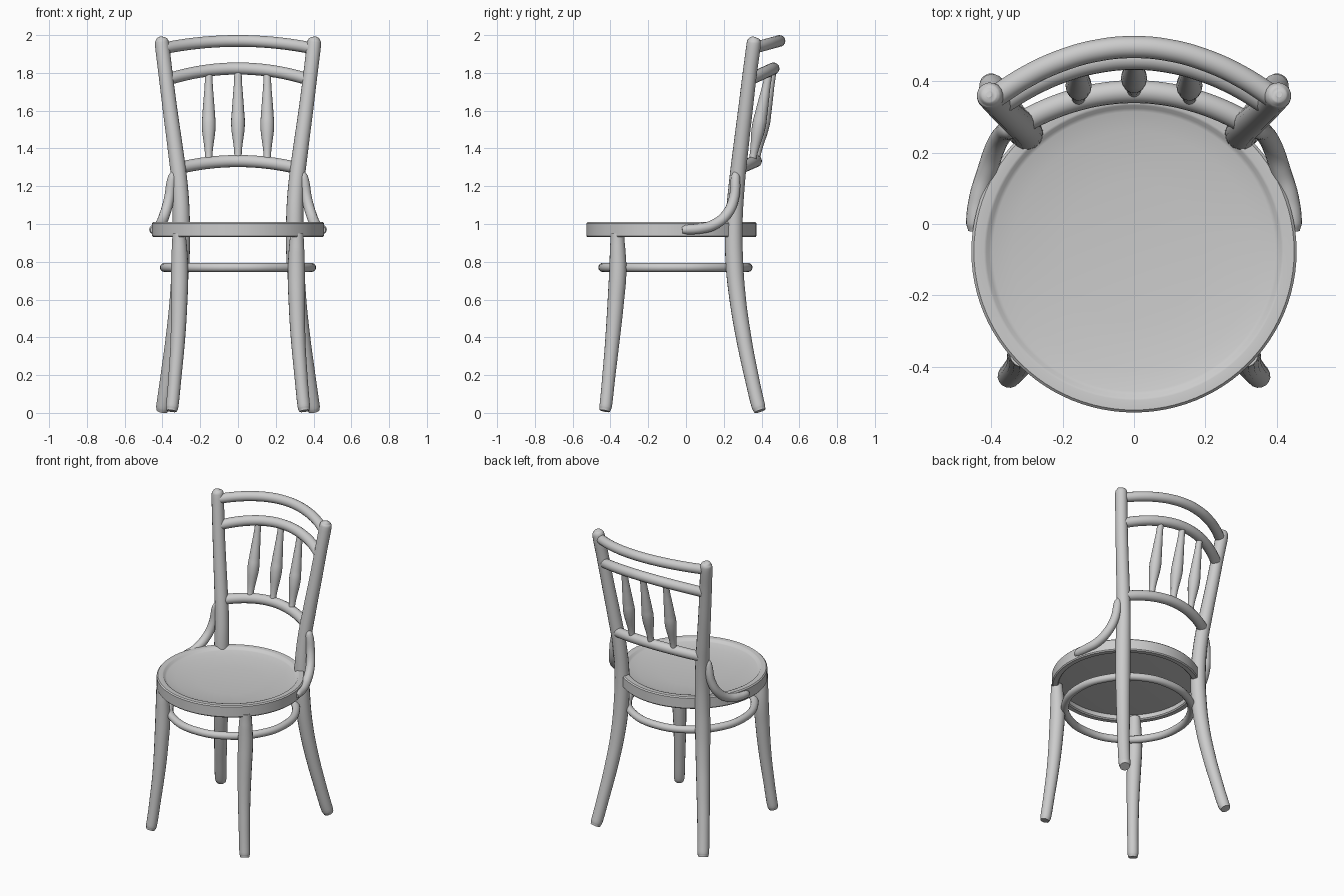
import bpy, bmesh, math
from mathutils import Vector, Matrix

if "Cube" in bpy.data.objects:
    bpy.data.objects.remove(bpy.data.objects["Cube"])


def finish(obj, angle=40):
    bpy.ops.object.select_all(action='DESELECT')
    obj.select_set(True)
    bpy.context.view_layer.objects.active = obj
    bpy.ops.object.shade_smooth_by_angle(angle=math.radians(angle))
    return obj


def tube(name, pts, cyclic=False, flip=1):
    """Smooth round rod through (x, y, z, radius) points."""
    cu = bpy.data.curves.new(name, 'CURVE')
    cu.dimensions = '3D'
    cu.bevel_depth = 1.0
    cu.bevel_resolution = 6
    cu.resolution_u = 8
    cu.use_fill_caps = True
    sp = cu.splines.new('BEZIER')
    sp.radius_interpolation = 'CARDINAL'
    sp.use_cyclic_u = cyclic
    sp.bezier_points.add(len(pts) - 1)
    for bp, (x, y, z, r) in zip(sp.bezier_points, pts):
        bp.co = (x * flip, y, z)
        bp.radius = r
        bp.handle_left_type = bp.handle_right_type = 'AUTO'
    tmp = bpy.data.objects.new(name + "_path", cu)
    bpy.context.collection.objects.link(tmp)
    dg = bpy.context.evaluated_depsgraph_get()
    me = bpy.data.meshes.new_from_object(tmp.evaluated_get(dg))
    bpy.data.objects.remove(tmp)
    obj = bpy.data.objects.new(name, me)
    bpy.context.collection.objects.link(obj)
    return finish(obj)


def lathe(name, profile, center, scale=(1, 1, 1), steps=96):
    """Revolve an (r, z) profile around z."""
    bm = bmesh.new()
    vs = [bm.verts.new((r, 0, z)) for r, z in profile]
    es = [bm.edges.new(p) for p in zip(vs, vs[1:])]
    bmesh.ops.spin(bm, geom=vs + es, axis=(0, 0, 1), cent=(0, 0, 0),
                   angle=math.tau, steps=steps)
    bmesh.ops.remove_doubles(bm, verts=bm.verts, dist=1e-4)
    bmesh.ops.scale(bm, vec=scale, verts=bm.verts)
    bmesh.ops.translate(bm, vec=center, verts=bm.verts)
    bmesh.ops.recalc_face_normals(bm, faces=bm.faces)
    me = bpy.data.meshes.new(name)
    bm.to_mesh(me)
    bm.free()
    obj = bpy.data.objects.new(name, me)
    bpy.context.collection.objects.link(obj)
    return finish(obj)


def bow(t, hx, y0, y1, z0, z1):
    """Point on a bowed rail, t from -1 to 1."""
    k = 1 - t * t
    return hx * t, y0 + (y1 - y0) * k, z0 + (z1 - z0) * k


# Dished round seat with hollow underside
lathe("seat", [(0, .968), (.2, .971), (.34, .983), (.395, .994), (.405, .997),
               (.413, 1.008), (.42, 1.01), (.448, 1.01), (.455, 1.003),
               (.455, .937), (.449, .93), (.42, .93), (.413, .937),
               (.413, .965), (.34, .96), (0, .95)],
      (0, -.077, 0), (1, .99, 1))

# Ring stretcher
tube("ring_stretcher",
     [(.389 * math.cos(a), -.056 + .384 * math.sin(a), .77, .024)
      for a in [math.tau * i / 12 for i in range(12)]], cyclic=True)

post = [(.402, .392, .01, .031), (.398, .385, .03, .036), (.372, .345, .2, .038),
        (.342, .305, .4, .041), (.318, .274, .6, .044), (.304, .256, .8, .047),
        (.300, .254, 1.0, .046), (.308, .268, 1.2, .043), (.332, .290, 1.4, .041),
        (.359, .314, 1.6, .039), (.384, .338, 1.8, .038), (.402, .358, 1.95, .038),
        (.404, .360, 1.972, .034), (.406, .361, 1.986, .022), (.406, .362, 1.991, .008)]
front_leg = [(.352, -.430, .01, .028), (.349, -.426, .03, .033), (.333, -.408, .2, .035),
             (.318, -.388, .4, .039), (.311, -.371, .6, .044), (.309, -.361, .75, .046),
             (.310, -.362, .87, .041), (.312, -.364, .95, .036)]
brace = [(.335, .262, 1.28, .012), (.346, .262, 1.25, .024), (.366, .252, 1.13, .027),
         (.388, .215, 1.05, .028), (.412, .145, .995, .028), (.435, .07, .975, .027),
         (.445, 0, .97, .025), (.446, -.02, .968, .018)]
for side, s in (("right", 1), ("left", -1)):
    tube("back_leg_and_post_" + side, post, flip=s)
    tube("front_leg_" + side, front_leg, flip=s)
    tube("seat_brace_" + side, brace, flip=s)

# Bowed back rails: half width, end y, middle y, end z, middle z, radius
top = (.395, .352, .495, 1.93, 1.969)
middle = (.375, .336, .463, 1.765, 1.823)
lower = (.318, .282, .37, 1.295, 1.333)
for name, rail, r in (("top_rail", top, .031), ("middle_rail", middle, .032),
                      ("lower_rail", lower, .032)):
    tube(name, [(*bow(i / 4, *rail), r) for i in range(-4, 5)])

# Turned spindles between the lower and middle rails
shape = [(0, .02), (.12, .021), (.25, .029), (.38, .036), (.5, .034),
         (.75, .025), (.92, .02), (1, .02)]
for i, x in enumerate((-.155, 0, .155)):
    a = Vector(bow(x / lower[0], *lower))
    b = Vector(bow(x / middle[0], *middle))
    tube("spindle_%d" % (i + 1), [(*a.lerp(b, t), r) for t, r in shape])
